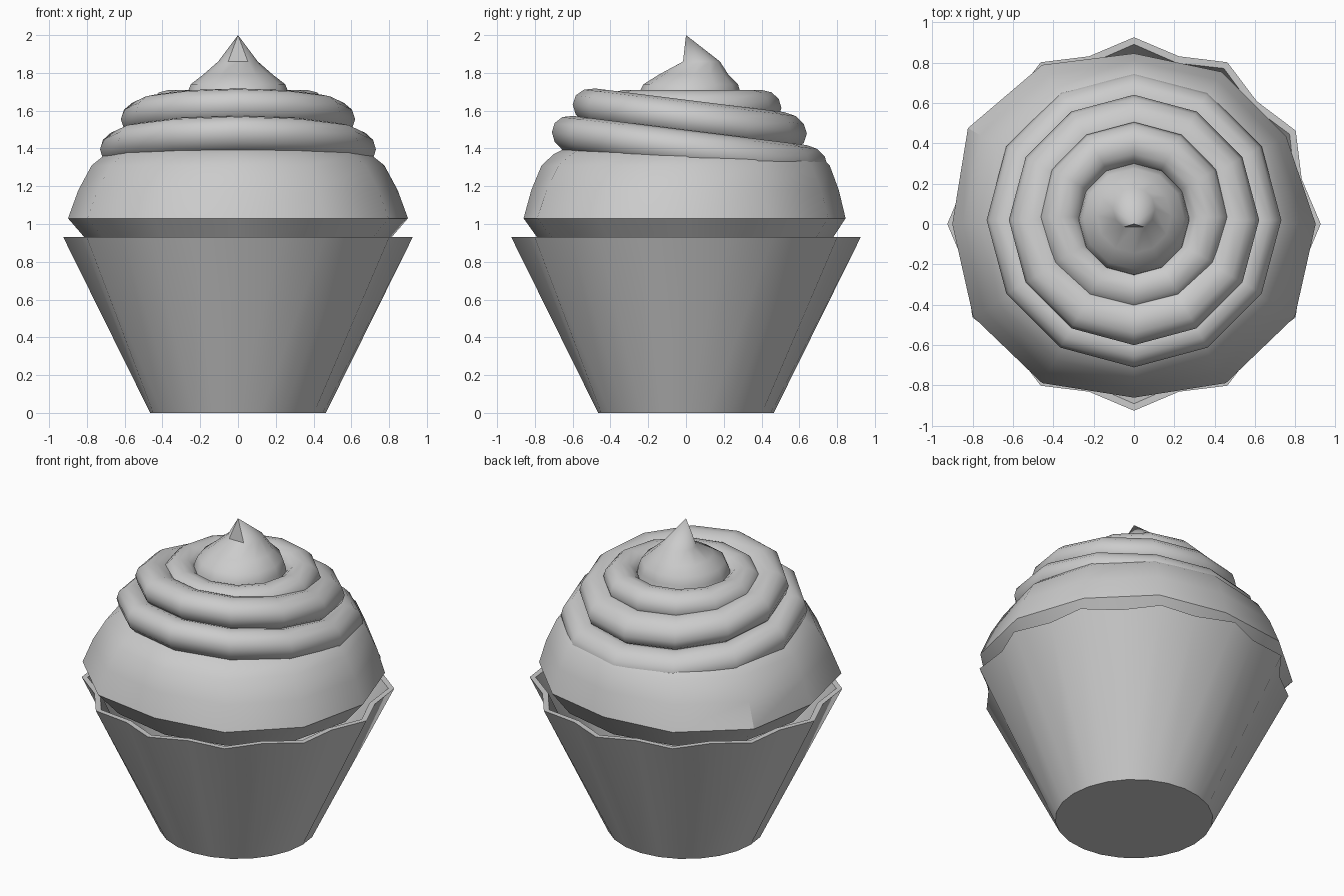
import bpy, bmesh
from math import cos, sin, pi, radians

if "Cube" in bpy.data.objects:
    bpy.data.objects.remove(bpy.data.objects["Cube"])


def finish(name, bm, angle):
    bmesh.ops.recalc_face_normals(bm, faces=bm.faces[:])
    me = bpy.data.meshes.new(name)
    bm.to_mesh(me)
    bm.free()
    ob = bpy.data.objects.new(name, me)
    bpy.context.collection.objects.link(ob)
    bpy.ops.object.select_all(action='DESELECT')
    ob.select_set(True)
    bpy.context.view_layer.objects.active = ob
    bpy.ops.object.shade_smooth_by_angle(angle=radians(angle))
    return ob


def loft(bm, rings, closed=False):
    """Skin rings of points; cap both ends, or join the last to the first."""
    vs = [[bm.verts.new(p) for p in ring] for ring in rings]
    n = len(vs[0])
    pairs = list(zip(vs, vs[1:])) + ([(vs[-1], vs[0])] if closed else [])
    for a, b in pairs:
        for i in range(n):
            j = (i + 1) % n
            bm.faces.new((a[i], a[j], b[j], b[i]))
    if not closed:
        bm.faces.new(vs[0])
        bm.faces.new(vs[-1])
    return vs


def circle(radii, z, cy=0.0):
    n = len(radii)
    return [(r * cos(2 * pi * i / n), cy + r * sin(2 * pi * i / n), z)
            for i, r in enumerate(radii)]


# Paper wrapper: round base opening to a 12-pointed rim, with wall thickness
bm = bmesh.new()
loft(bm, [circle([0.465] * 24, 0),
          circle([0.925, 0.86] * 12, 0.93),
          circle([0.89, 0.825] * 12, 0.93),
          circle([0.44] * 24, 0.04)])
finish("wrapper", bm, 50)

# Cake dome: slightly uneven 12-sided body
base = [.90, .87, .87, .845, .91, .95, .90, .92, .91, .86, .91, .92]
bm = bmesh.new()
rings = []
for z, r, even in ((0.88, 0.77, .5), (1.03, 0.9, 0), (1.18, 0.845, .3),
                   (1.31, 0.775, .7), (1.37, 0.70, 1), (1.42, 0.60, 1)):
    rings.append(circle([r * (even + (1 - even) * b / 0.9) for b in base], z))
loft(bm, rings)
finish("cake_dome", bm, 35)


# Icing rings: 12-segment tubes, the lower two tilted up at the front
def icing_ring(name, major, rh, rv, cy, cz, slope):
    bm = bmesh.new()
    rings = []
    for k in range(12):
        t = 2 * pi * k / 12
        r, h = major + rh * cos(t), rv * sin(t)
        rings.append([(x, y, cz + h - slope * (y - cy))
                      for x, y, _ in circle([r] * 12, 0, cy)])
    loft(bm, rings, closed=True)
    finish(name, bm, 50)


icing_ring("icing_lower", 0.62, 0.11, 0.10, 0.02, 1.395, 0.125)
icing_ring("icing_middle", 0.50, 0.12, 0.10, 0.02, 1.555, 0.125)
icing_ring("icing_upper", 0.365, 0.105, 0.095, 0.035, 1.615, 0.0)

# Icing peak: leaning cone with a small flat facet at the front of the tip
bm = bmesh.new()
vs = loft(bm, [circle([r] * 12, z, cy) for z, r, cy in (
    (1.50, 0.30, 0.02), (1.69, 0.27, 0.02), (1.74, 0.25, 0.025),
    (1.79, 0.185, 0.04), (1.86, 0.105, 0.075), (2.0, 0.001, 0.0))])
vs[4][9].co.y = vs[4][8].co.y
bmesh.ops.pointmerge(bm, verts=vs[5], merge_co=(0, 0, 2.0))
finish("icing_peak", bm, 45)
